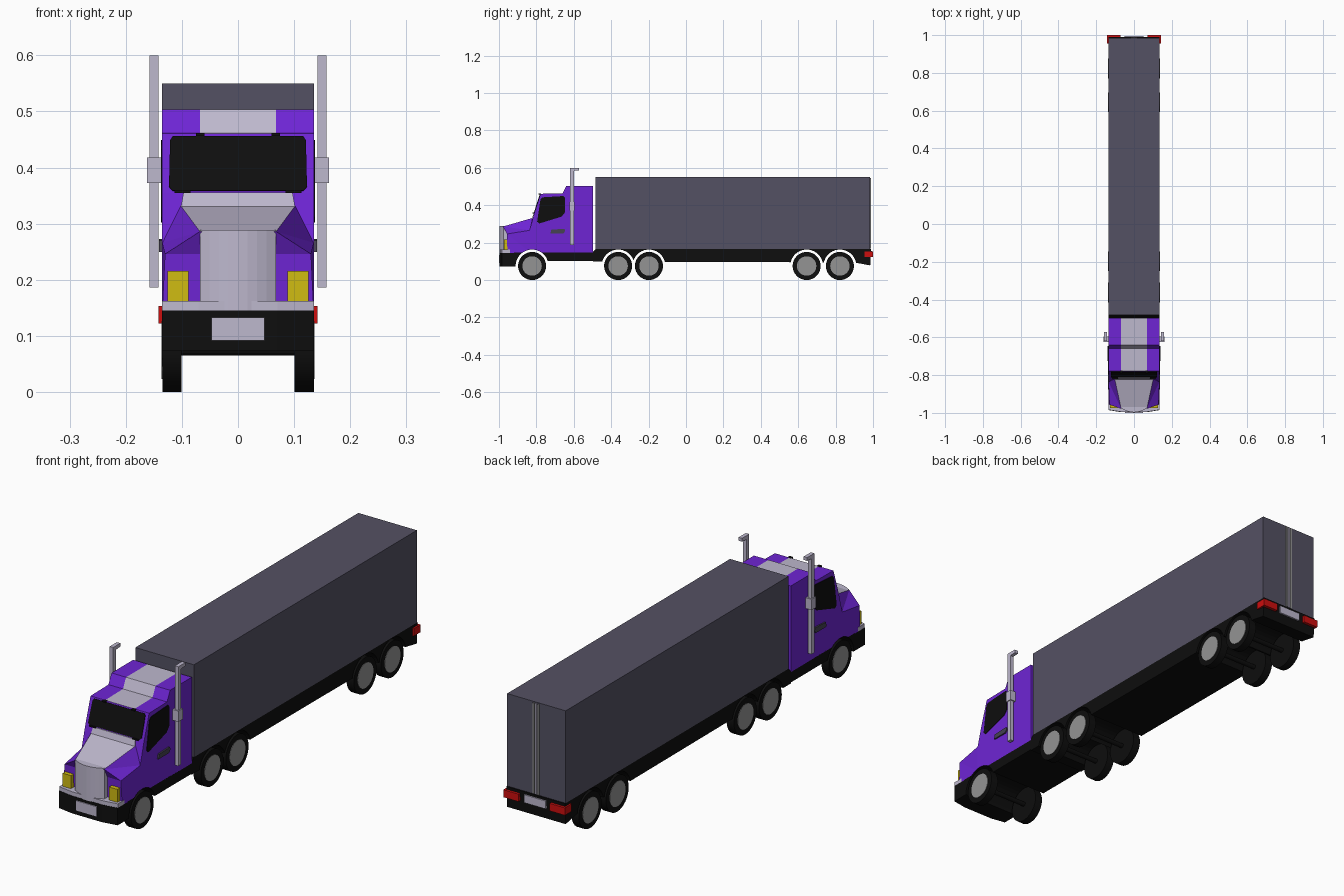
import bpy, bmesh, math
from mathutils import Matrix, Vector

if "Cube" in bpy.data.objects:
    bpy.data.objects.remove(bpy.data.objects["Cube"])


def material(name, r, g, b):
    lin = [((c / 255 + 0.055) / 1.055) ** 2.4 if c > 10 else c / 255 / 12.92 for c in (r, g, b)]
    m = bpy.data.materials.new(name)
    m.diffuse_color = (*lin, 1)
    m.use_nodes = True
    m.node_tree.nodes["Principled BSDF"].inputs["Base Color"].default_value = m.diffuse_color
    return m


PURPLE = material("purple paint", 110, 37, 212)
SILVER = material("silver trim", 190, 184, 206)
SLATE = material("slate trailer", 84, 81, 99)
BLACK = material("black", 14, 14, 14)
HUB = material("hub grey", 148, 148, 148)
YELLOW = material("yellow lamp", 208, 188, 18)
RED = material("red lamp", 205, 14, 14)
DARK = material("dark handle grey", 70, 66, 82)


def finish(name, bm, *mats):
    bmesh.ops.recalc_face_normals(bm, faces=bm.faces)
    me = bpy.data.meshes.new(name)
    bm.to_mesh(me)
    bm.free()
    ob = bpy.data.objects.new(name, me)
    bpy.context.collection.objects.link(ob)
    for m in mats:
        me.materials.append(m)
    return ob


def box(name, x, y, z, mat):
    """Box from (min, max) ranges."""
    bm = bmesh.new()
    size = [b - a for a, b in (x, y, z)]
    mid = [(a + b) / 2 for a, b in (x, y, z)]
    bmesh.ops.create_cube(bm, size=1, matrix=Matrix.Translation(mid) @ Matrix.Diagonal((*size, 1)))
    return finish(name, bm, mat)


def extrude(bm, pts, vec):
    f = bm.faces.new([bm.verts.new(p) for p in pts])
    r = bmesh.ops.extrude_face_region(bm, geom=[f])
    bmesh.ops.translate(bm, vec=vec, verts=[v for v in r["geom"] if isinstance(v, bmesh.types.BMVert)])


def side_profile(name, yz, x0, x1, mat):
    """Outline in the y-z plane, extruded along x."""
    bm = bmesh.new()
    extrude(bm, [(x0, y, z) for y, z in yz], (x1 - x0, 0, 0))
    return finish(name, bm, mat)


def plan_profile(name, xy, z0, z1, mat):
    """Outline in the x-y plane, extruded along z."""
    bm = bmesh.new()
    extrude(bm, [(x, y, z0) for x, y in xy], (0, 0, z1 - z0))
    return finish(name, bm, mat)


def cylinder(name, r, x0, x1, y, z, mat, sides=32):
    bm = bmesh.new()
    bmesh.ops.create_cone(bm, cap_ends=True, segments=sides, radius1=r, radius2=r, depth=x1 - x0,
                          matrix=Matrix.Translation(((x0 + x1) / 2, y, z)) @ Matrix.Rotation(math.pi / 2, 4, "Y"))
    return finish(name, bm, mat)


def span(s, a, b):
    """Mirror an x range to side s."""
    return tuple(sorted((s * a, s * b)))


W = 0.135
WHEELS = (-0.823, -0.363, -0.198, 0.645, 0.823)

# Trailer box, rear door bars
box("trailer", (-W, W), (-0.483, 0.985), (0.165, 0.55), SLATE)
for i in (-1, 0, 1):
    box("door_bar", (i * 0.011 - 0.0035, i * 0.011 + 0.0035), (0.98, 0.989), (0.168, 0.545), SILVER if i == 0 else HUB)

# Chassis rails
trailer_base = side_profile("trailer_chassis", [(-0.497, 0.098), (0.9, 0.094), (0.985, 0.078), (0.99, 0.165),
                                                (-0.483, 0.165), (-0.497, 0.15)], -W, W, BLACK)
cab_base = box("cab_chassis", (-W, W), (-0.92, -0.497), (0.102, 0.147), BLACK)

# Cab shell, roof stripe selected by height and width
cab = side_profile("cab", [(-0.497, 0.145), (-0.497, 0.504), (-0.64, 0.504), (-0.66, 0.463), (-0.778, 0.461),
                           (-0.812, 0.355), (-0.838, 0.26), (-0.838, 0.145)], -W, W, PURPLE)
cab.data.materials.append(SILVER)
bm = bmesh.new()
bm.from_mesh(cab.data)
for x in (-0.068, 0.068):
    bmesh.ops.bisect_plane(bm, geom=bm.verts[:] + bm.edges[:] + bm.faces[:], plane_co=(x, 0, 0), plane_no=(1, 0, 0))
for f in bm.faces:
    c = f.calc_center_median()
    if abs(c.x) < 0.06 and c.z > 0.455:
        f.material_index = 1
bm.to_mesh(cab.data)
bm.free()

# Hood: front and back sections bridged, silver on top
bm = bmesh.new()
front = [(0.135, -0.955, 0.145), (0.130, -0.957, 0.246), (0.068, -0.978, 0.286)]
back = [(0.135, -0.83, 0.145), (0.135, -0.835, 0.266), (0.102, -0.82, 0.332)]
rings = []
for half in (front, back):
    pts = half + [(-x, y, z) for x, y, z in reversed(half)]
    rings.append([bm.verts.new(p) for p in pts])
for i in range(6):
    j = (i + 1) % 6
    bm.faces.new((rings[0][i], rings[0][j], rings[1][j], rings[1][i])).material_index = int(i == 2)
caps = [bm.faces.new(r) for r in rings]
bmesh.ops.triangulate(bm, faces=bm.faces[:])
hood = finish("hood", bm, PURPLE, SILVER)

# Cowl between hood and windshield
bm = bmesh.new()
lo = [(-0.102, -0.824, 0.329), (0.102, -0.824, 0.329), (0.102, -0.80, 0.329), (-0.102, -0.80, 0.329)]
hi = [(-0.097, -0.815, 0.356), (0.097, -0.815, 0.356), (0.097, -0.80, 0.356), (-0.097, -0.80, 0.356)]
bmesh.ops.convex_hull(bm, input=[bm.verts.new(p) for p in lo + hi])
finish("cowl", bm, SILVER)

# Rounded grille
xs = [-0.068 + 0.136 * i / 8 for i in range(9)]
plan_profile("grille", [(x, -0.997 + 0.021 * (x / 0.068) ** 2) for x in xs] + [(0.068, -0.93), (-0.068, -0.93)],
             0.145, 0.289, SILVER)

# Front bumper, silver ledge and plate
bumper = plan_profile("front_bumper", [(-W, -0.985), (-0.07, -0.996), (0.07, -0.996), (W, -0.985), (W, -0.90), (-W, -0.90)],
                      0.073, 0.145, BLACK)
plan_profile("bumper_ledge", [(-W, -0.984), (-0.07, -0.994), (0.07, -0.994), (W, -0.984), (W, -0.94), (-W, -0.94)],
             0.144, 0.162, SILVER)
box("front_plate", (-0.047, 0.047), (-1.0, -0.994), (0.092, 0.133), SILVER)

# Windshield plate on the slanted front, with clipped corners
bm = bmesh.new()
a, b = Vector((0, -0.778, 0.461)), Vector((0, -0.812, 0.355))
outline = [(0.116, 0.05), (0.121, 0.12), (0.123, 0.9), (0.117, 0.965)]
pts = [(x, t) for x, t in outline] + [(-x, t) for x, t in reversed(outline)]
out = Vector((0, -0.952, 0.305))
extrude(bm, [a.lerp(b, t) + Vector((x, 0, 0)) - out * 0.001 for x, t in pts], out * 0.004)
finish("windshield", bm, BLACK)

for s in (-1, 1):
    # Side windows
    side_profile("side_window", [(-0.778, 0.432), (-0.768, 0.442), (-0.655, 0.449), (-0.648, 0.44), (-0.648, 0.36),
                                 (-0.665, 0.339), (-0.785, 0.302), (-0.796, 0.312)], s * 0.133, s * 0.1375, BLACK)
    # Wipers and roof markers
    box("wiper", span(s, 0.085, 0.113), (-0.82, -0.805), (0.355, 0.36), BLACK)
    box("roof_marker", span(s, 0.06, 0.075), (-0.789, -0.775), (0.456, 0.462), BLACK)
    # Headlights, wrapping the fender front
    box("headlight", span(s, 0.088, 0.126), (-0.974, -0.945), (0.156, 0.216), YELLOW)
    # Door handles
    side_profile("door_handle", [(-0.725, 0.25), (-0.72, 0.27), (-0.65, 0.273), (-0.645, 0.262), (-0.655, 0.25)],
                 s * 0.13, s * 0.141, DARK)
    # Exhaust stacks with bent tips and muffler collars
    side_profile("exhaust_stack", [(-0.619, 0.186), (-0.619, 0.6), (-0.572, 0.6), (-0.572, 0.586), (-0.6, 0.584),
                                   (-0.6, 0.186)], s * 0.142, s * 0.158, SILVER)
    box("muffler_collar", span(s, 0.134, 0.162), (-0.624, -0.595), (0.373, 0.418), SILVER)
    # Tail lamps
    box("tail_lamp", span(s, 0.072, 0.142), (0.955, 1.0), (0.122, 0.153), RED)

# Rear plate
box("rear_plate", (-0.05, 0.05), (0.98, 0.995), (0.122, 0.155), SILVER)

# Wheel arches cut right through the body
for y in WHEELS:
    cutter = cylinder("arch_cutter", 0.088, -0.3, 0.3, y, 0.075, BLACK, 40)
    cutter.hide_render = True
    for ob in ((cab_base, cab, hood, bumper) if y < -0.5 else (trailer_base,)):
        mod = ob.modifiers.new("arch", "BOOLEAN")
        mod.operation, mod.solver, mod.object = "DIFFERENCE", "EXACT", cutter
        mod.material_mode = "TRANSFER"
        bpy.context.view_layer.objects.active = ob
        bpy.ops.object.modifier_apply(modifier=mod.name)
    bpy.data.objects.remove(cutter)

# Wheels, hubs and axles
for y in WHEELS:
    cylinder("axle", 0.01, -0.105, 0.105, y, 0.075, BLACK, 12)
    for s in (-1, 1):
        tyre = cylinder("tyre", 0.075, *span(s, 0.101, 0.135), y, 0.075, BLACK)
        cylinder("hub", 0.052, *span(s, 0.12, 0.1365), y, 0.075, HUB)
        bpy.ops.object.select_all(action="DESELECT")
        tyre.select_set(True)
        bpy.context.view_layer.objects.active = tyre
        bpy.ops.object.shade_smooth_by_angle()
